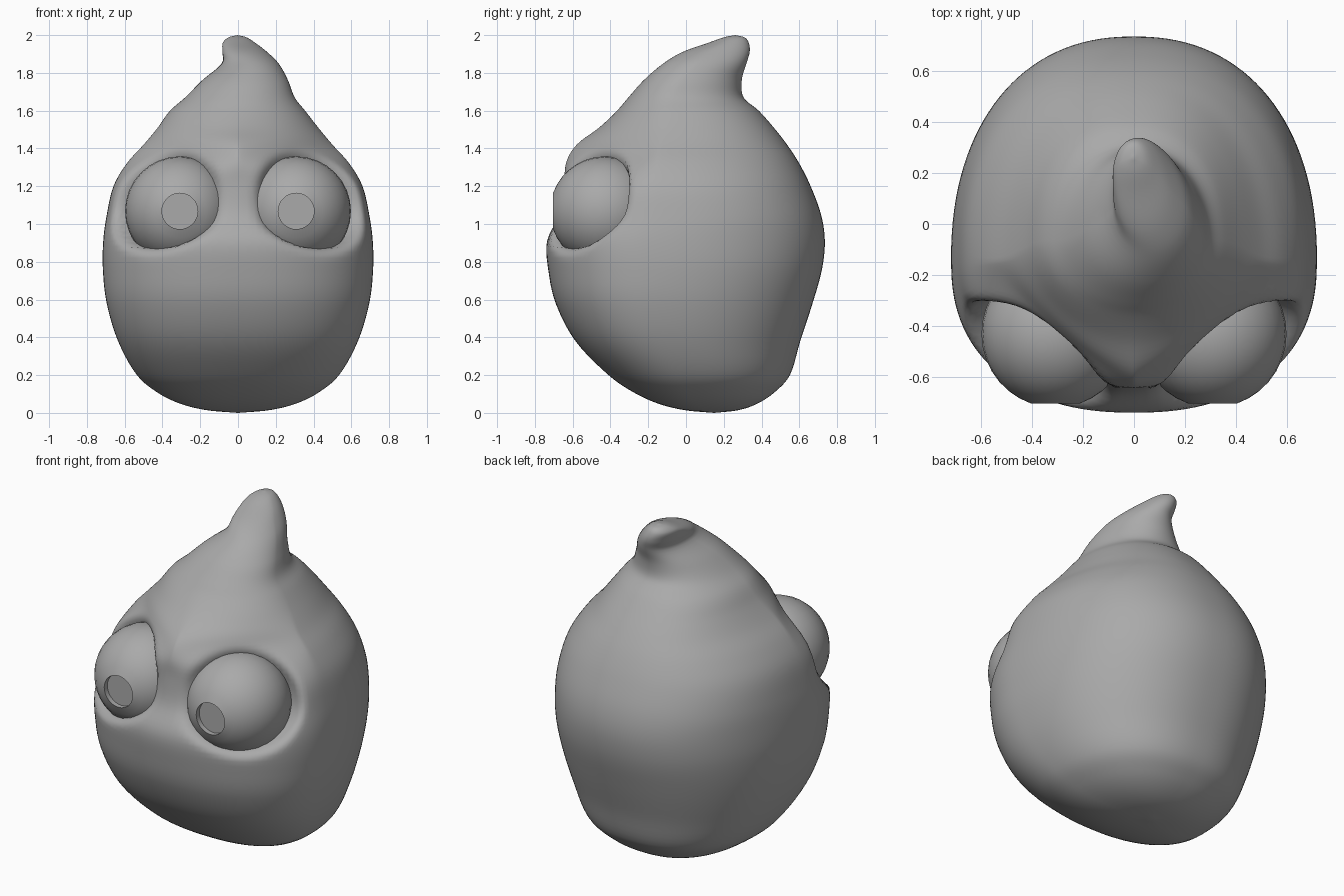
import bpy, bmesh, math
from mathutils import Vector

if "Cube" in bpy.data.objects:
    bpy.data.objects.remove(bpy.data.objects["Cube"])

grey = bpy.data.materials.new("plain_grey")
grey.diffuse_color = (0.4, 0.4, 0.4, 1)
grey.use_nodes = True
grey.node_tree.nodes["Principled BSDF"].inputs["Base Color"].default_value = grey.diffuse_color

EYE = Vector((0.308, -0.43, 1.068))         # right eye centre
EYE_R, PUPIL_R = 0.29, 0.095
GAZE = Vector((0.62, -0.73, 0.22)).normalized()  # socket opening direction


def finish(name, bm, angle):
    bmesh.ops.recalc_face_normals(bm, faces=bm.faces)
    mesh = bpy.data.meshes.new(name)
    bm.to_mesh(mesh)
    bm.free()
    mesh.materials.append(grey)
    ob = bpy.data.objects.new(name, mesh)
    bpy.context.collection.objects.link(ob)
    bpy.ops.object.select_all(action='DESELECT')
    ob.select_set(True)
    bpy.context.view_layer.objects.active = ob
    bpy.ops.object.shade_smooth_by_angle(angle=math.radians(angle))
    return ob


def skin(bm, rings):
    """Bridge closed rings; a one-point ring becomes a pole."""
    for a, b in zip(rings, rings[1:]):
        n = max(len(a), len(b))
        for i in range(n):
            j = (i + 1) % n
            if len(a) == 1:
                bm.faces.new((a[0], b[i], b[j]))
            elif len(b) == 1:
                bm.faces.new((a[i], b[0], a[j]))
            else:
                bm.faces.new((a[i], b[i], b[j], a[j]))


def spline(rows, steps):
    """Smooth chord-length spline through the rows."""
    rows = [Vector(r) for r in rows]
    last = len(rows) - 1
    chord = [(b - a).length for a, b in zip(rows, rows[1:])]
    tangent = []
    for k in range(last + 1):
        lo, hi = max(k - 1, 0), min(k + 1, last)
        tangent.append((rows[hi] - rows[lo]) / sum(chord[lo:hi]))
    out = []
    for k in range(last):
        for s in range(steps):
            t = s / steps
            out.append(rows[k] * (2 * t**3 - 3 * t**2 + 1)
                       + tangent[k] * chord[k] * (t**3 - 2 * t**2 + t)
                       + rows[k + 1] * (3 * t**2 - 2 * t**3)
                       + tangent[k + 1] * chord[k] * (t**3 - t**2))
    return out + [rows[-1]]


# Body sections: height, left x, right x, front y, back y
SECTIONS = [
    (0.00, 0.00, 0.00, 0.15, 0.15),
    (0.015, -0.17, 0.17, -0.01, 0.28),
    (0.05, -0.31, 0.31, -0.15, 0.38),
    (0.11, -0.43, 0.43, -0.28, 0.47),
    (0.20, -0.535, 0.535, -0.41, 0.55),
    (0.38, -0.635, 0.635, -0.585, 0.605),
    (0.58, -0.695, 0.695, -0.69, 0.67),
    (0.76, -0.716, 0.716, -0.73, 0.72),
    (0.91, -0.714, 0.714, -0.737, 0.735),
    (1.05, -0.695, 0.695, -0.67, 0.715),
    (1.20, -0.66, 0.66, -0.645, 0.66),
    (1.32, -0.59, 0.59, -0.637, 0.60),
    (1.42, -0.50, 0.50, -0.58, 0.535),
    (1.51, -0.425, 0.425, -0.46, 0.465),
    (1.60, -0.36, 0.355, -0.365, 0.385),
    (1.67, -0.28, 0.30, -0.305, 0.305),
    (1.76, -0.19, 0.265, -0.225, 0.295),
    (1.85, -0.085, 0.215, -0.12, 0.32),
    (1.91, -0.082, 0.155, -0.02, 0.337),
    (1.96, -0.08, 0.09, 0.12, 0.332),
    (1.988, -0.05, 0.045, 0.20, 0.31),
    (2.00, -0.003, -0.003, 0.26, 0.26),
]


def power(v, e):
    return math.copysign(abs(v) ** e, v)


def ramp(v, lo, hi):
    t = min(max((v - lo) / (hi - lo), 0), 1)
    return t * t * (3 - 2 * t)


def carve(v):
    """Press the eye sockets into the skin, leaving a raised lower lid."""
    side = 1 if v.x >= 0 else -1
    c = Vector((EYE.x * side, EYE.y, EYE.z))
    n = Vector((GAZE.x * side, GAZE.y, GAZE.z))
    d = v - c
    s = d.dot(n)
    flat = d - n * s
    flat.z *= 1.36 if flat.z < 0 else 1.08
    weight = 1 - ramp(flat.length, 0.26, 0.345)
    if s > 0.02:
        v = v - n * (s - 0.02) * weight
    return v


# Body with curled top
bm = bmesh.new()
rows = spline(SECTIONS, 5)
N = 128
rings = []
for k, (z, xl, xr, yf, yb) in enumerate(rows):
    if k in (0, len(rows) - 1):
        rings.append([bm.verts.new((xl, yf, z))])
        continue
    mid = yf + 0.4 * (yb - yf)
    # the brow is wedge shaped in front, the back is boxy
    brow = math.exp(-((z - 1.37) / 0.14) ** 2)
    n_front = 2.3 - 0.3 * ramp(z, 1.3, 1.6) - 0.95 * brow
    n_back = 2.25 - 0.25 * ramp(z, 1.55, 1.8)
    curl = 0.35 * ramp(z, 1.6, 1.8)
    ring = []
    for i in range(N):
        a = 2 * math.pi * i / N
        e = 2 / (n_front if math.sin(a) < 0 else n_back)
        px, py = power(math.cos(a), e), power(math.sin(a), e)
        x = (xl + xr) / 2 * (1 - curl * max(py, 0)) + px * (xr - xl) / 2
        y = mid + py * (yb - mid if py > 0 else mid - yf)
        ring.append(bm.verts.new(carve(Vector((x, y, z)))))
    rings.append(ring)
skin(bm, rings)
soft = [v for v in bm.verts if v.co.y < -0.1 and 0.7 < v.co.z < 1.6]
for _ in range(2):
    bmesh.ops.smooth_vert(bm, verts=soft, factor=0.5,
                          use_axis_x=True, use_axis_y=True, use_axis_z=True)
finish("body", bm, 80)

# Eyes: spheres turned about the gaze axis, with a recessed round pupil
start = math.asin(PUPIL_R / EYE_R)
rim = EYE_R * math.cos(start)
profile = [(0, rim - 0.03), (PUPIL_R, rim - 0.03)]
for k in range(17):
    a = start + (math.pi - start) * k / 16
    profile.append((EYE_R * math.sin(a), EYE_R * math.cos(a)))
for side, name in ((1, "right_eye"), (-1, "left_eye")):
    bm = bmesh.new()
    rings = []
    for r, depth in profile:
        count = 1 if r < 1e-5 else 32
        rings.append([bm.verts.new((EYE.x * side + r * math.cos(2 * math.pi * i / 32),
                                    EYE.y - depth,
                                    EYE.z + r * math.sin(2 * math.pi * i / 32)))
                      for i in range(count)])
    skin(bm, rings)
    finish(name, bm, 35)
